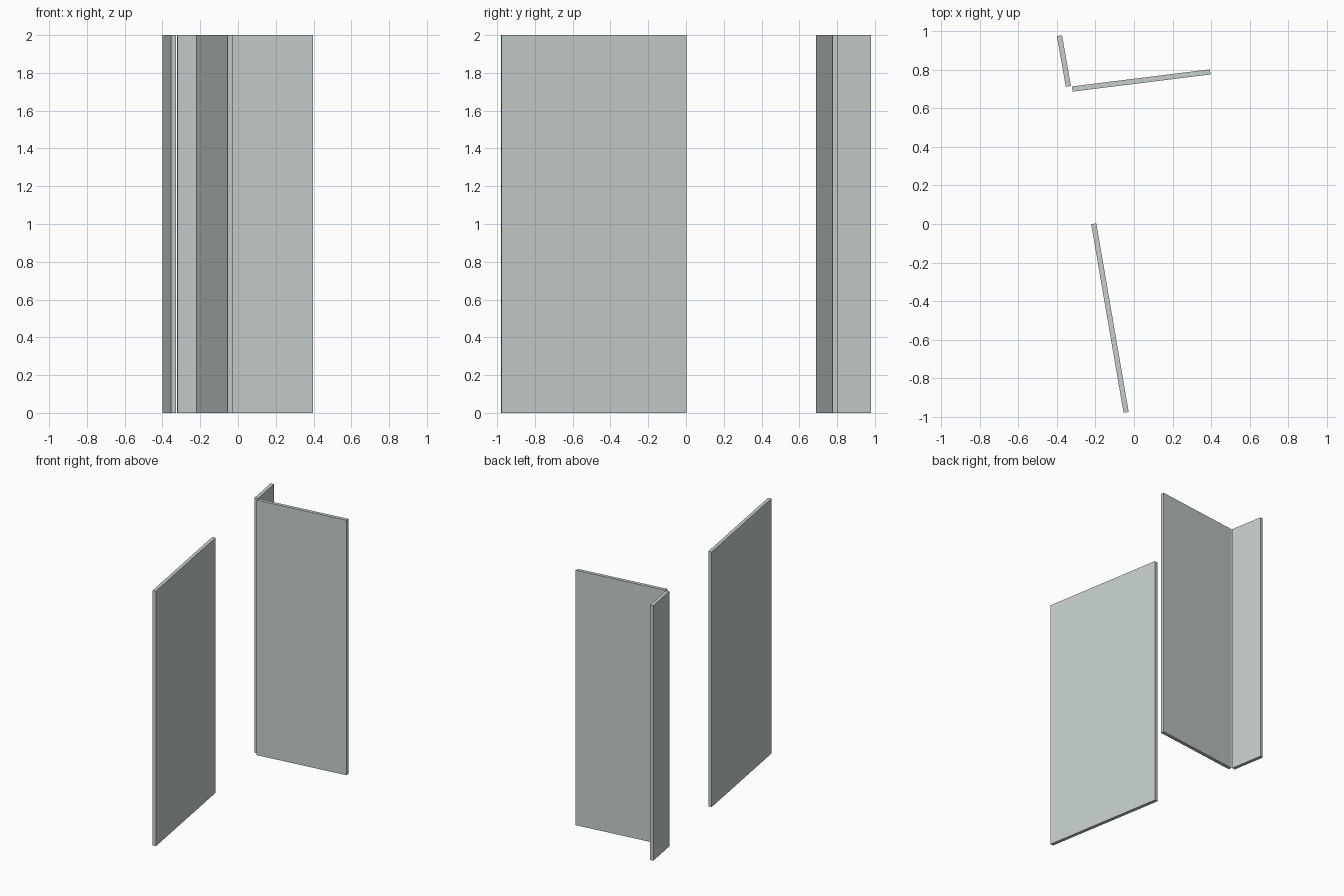
import bpy
import math

if "Cube" in bpy.data.objects:
    bpy.data.objects.remove(bpy.data.objects["Cube"])

mat = bpy.data.materials.new("pale grey green")
mat.diffuse_color = (0.56, 0.62, 0.60, 1.0)
mat.use_nodes = True
mat.node_tree.nodes["Principled BSDF"].inputs["Base Color"].default_value = mat.diffuse_color

HEIGHT = 2.0
THICK = 0.027


def panel(name, start, end):
    """Upright flat panel whose plan centre line runs from start to end."""
    dx, dy = end[0] - start[0], end[1] - start[1]
    bpy.ops.mesh.primitive_cube_add(
        size=1,
        location=((start[0] + end[0]) / 2, (start[1] + end[1]) / 2, HEIGHT / 2),
        rotation=(0, 0, math.atan2(dy, dx)))
    ob = bpy.context.object
    ob.name = name
    ob.scale = (math.hypot(dx, dy), THICK, HEIGHT)
    bpy.ops.object.transform_apply(location=False, rotation=False, scale=True)
    ob.data.materials.append(mat)


# Free-standing panel at the front
panel("front_panel", (-0.209, 0.001), (-0.041, -0.978))

# Wide back panel and the short return panel meeting it at a corner
panel("back_panel", (-0.321, 0.701), (0.396, 0.790))
panel("return_panel", (-0.387, 0.978), (-0.341, 0.715))
